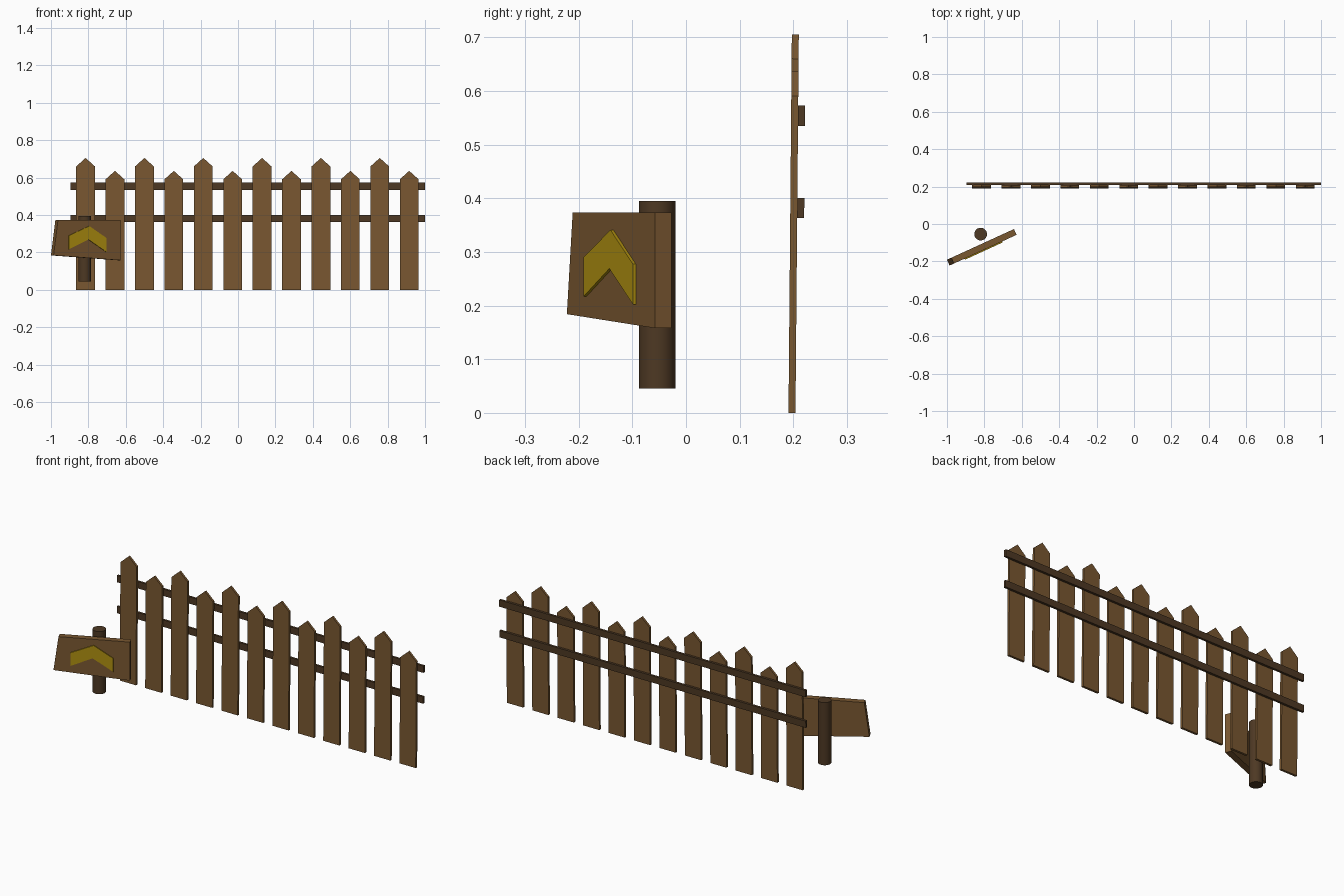
import bpy, math
from mathutils import Matrix, Vector

if "Cube" in bpy.data.objects:
    bpy.data.objects.remove(bpy.data.objects["Cube"])


def material(name, rgb):
    m = bpy.data.materials.new(name)
    m.diffuse_color = (*rgb, 1)
    m.use_nodes = True
    m.node_tree.nodes["Principled BSDF"].inputs["Base Color"].default_value = m.diffuse_color
    return m


WOOD = material("wood", (0.19, 0.095, 0.03))
DARK = material("dark_wood", (0.075, 0.04, 0.017))
YELLOW = material("yellow_paint", (0.42, 0.27, 0.005))


def plate(name, outline, y0, y1, mat, frame):
    """Extrude an (x, z) outline (counter-clockwise from the front) from y0 to y1, placed by frame."""
    n = len(outline)
    verts = [(x, y0, z) for x, z in outline] + [(x, y1, z) for x, z in outline]
    faces = [tuple(range(n)), tuple(range(2 * n - 1, n - 1, -1))]
    faces += [(i, i + n, (i + 1) % n + n, (i + 1) % n) for i in range(n)]
    mesh = bpy.data.meshes.new(name)
    mesh.from_pydata(verts, [], faces)
    mesh.materials.append(mat)
    ob = bpy.data.objects.new(name, mesh)
    ob.matrix_world = frame
    bpy.context.collection.objects.link(ob)
    return ob


# Fence frame leans back very slightly
lean = Matrix.Translation((0, 0.191, 0)) @ Matrix.Rotation(-0.0088, 4, 'X')

# Pickets, alternately tall and short
for i in range(12):
    x = -0.815 + i * 0.1573
    top = 0.705 if i % 2 == 0 else 0.636
    w = 0.05
    plate(f"picket_{i + 1}",
          [(x - w, 0), (x + w, 0), (x + w, top - 0.045), (x, top), (x - w, top - 0.045)],
          0, 0.013, WOOD, lean)

# Two rails behind the pickets
for name, z0, z1 in (("lower_rail", 0.363, 0.401), ("upper_rail", 0.535, 0.573)):
    plate(name, [(-0.895, z0), (1.0, z0), (1.0, z1), (-0.895, z1)], 0.013, 0.026, DARK, lean)

# Sign post
bpy.ops.mesh.primitive_cylinder_add(vertices=24, radius=0.034, depth=0.35,
                                    location=(-0.82, -0.054, 0.22))
post = bpy.context.object
post.name = "sign_post"
post.data.materials.append(DARK)
bpy.ops.object.shade_smooth_by_angle(angle=math.radians(40))

# Sign board, turned about its lower left front corner
turn = Matrix.Translation((-0.986, -0.222, 0)) @ Matrix.Rotation(math.radians(24.6), 4, 'Z')
plate("sign_board", [(0, 0.184), (0.394, 0.158), (0.394, 0.373), (0.026, 0.373)],
      0, 0.034, WOOD, turn)

# Painted chevron on the board
plate("sign_chevron",
      [(0.088, 0.217), (0.203, 0.269), (0.309, 0.202),
       (0.309, 0.277), (0.208, 0.341), (0.088, 0.290)],
      -0.006, 0.002, YELLOW, turn)
